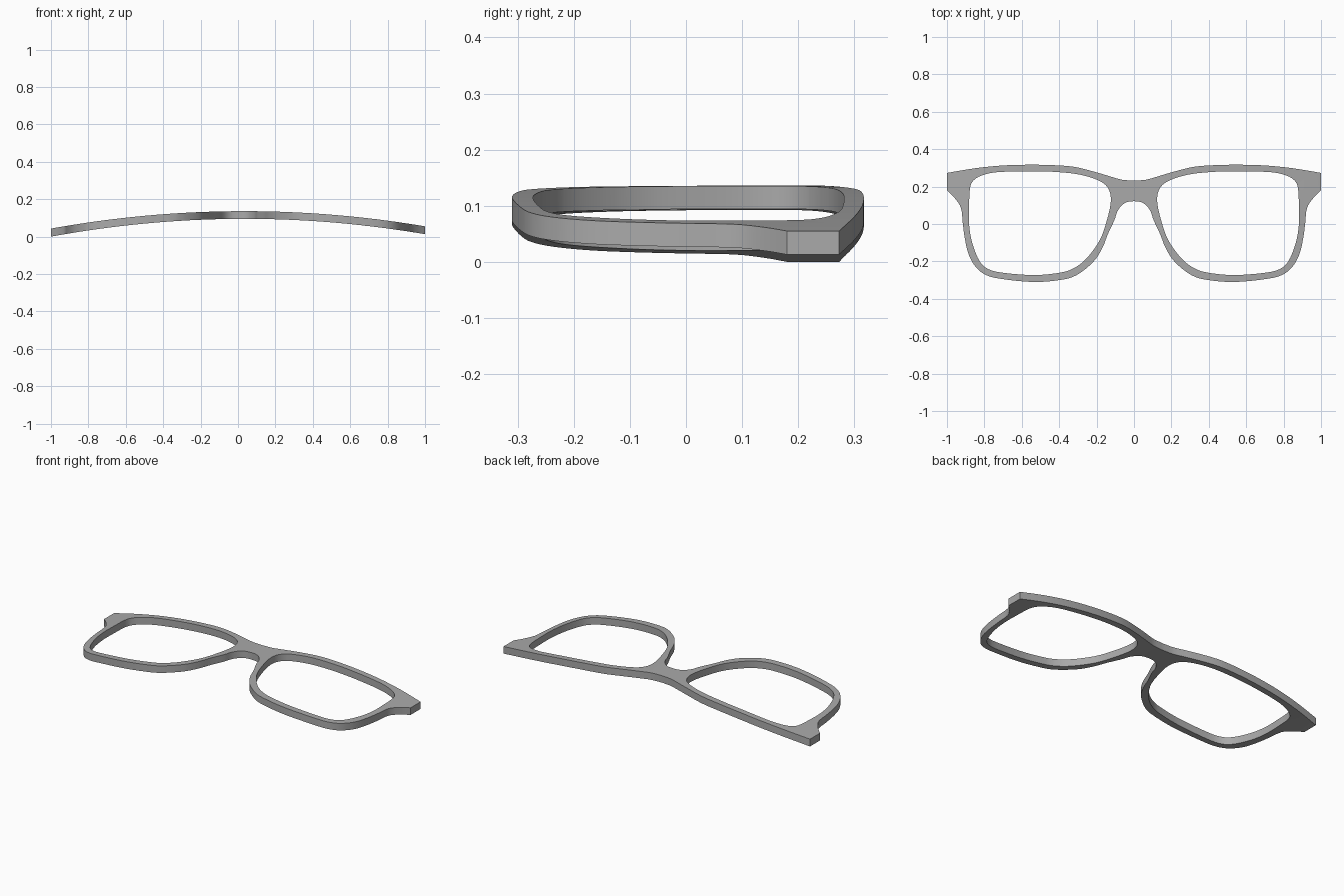
import bpy, bmesh, math
from mathutils import Vector, Matrix

default_cube = bpy.data.objects.get("Cube")
if default_cube:
    bpy.data.objects.remove(default_cube, do_unlink=True)


def smooth_path(points, steps=4, closed=False):
    """Sample a rounded path that passes through every control point."""
    pts = [Vector((x, y, 0)) for x, y in points]
    count = len(pts)

    def pick(i):
        return pts[i % count] if closed else pts[max(0, min(i, count - 1))]

    result = []
    for i in range(count if closed else count - 1):
        a, b, c, d = (pick(i + k) for k in (-1, 0, 1, 2))
        for s in range(steps):
            t = s / steps
            result.append(0.5 * (2 * b + (c - a) * t
                                 + (2 * a - 5 * b + 4 * c - d) * t ** 2
                                 + (3 * b - a - 3 * c + d) * t ** 3))
    if not closed:
        result.append(pts[-1])
    return result


def add_loop(bm, path):
    """Add a closed loop of edges."""
    verts = [bm.verts.new(p) for p in path]
    for a, b in zip(verts, verts[1:] + verts[:1]):
        bm.edges.new((a, b))


def top_height(x):
    return 0.136 - 0.087 * x * x + 0.006 * x


def bottom_height(x):
    return 0.095 - 0.0885 * x * x + 0.0065 * x


# Outline of the left half: brow line, then hinge end round to the bridge
brow = [(0, .232), (.06, .236), (.11, .249), (.19, .273), (.31, .304),
        (.42, .314), (.55, .317), (.7, .313), (.85, .298), (1, .273)]
rim = [(1, .18), (.96, .14), (.925, .085), (.915, 0), (.904, -.08),
       (.885, -.16), (.85, -.225), (.8, -.268), (.72, -.292), (.54, -.31),
       (.4, -.3), (.31, -.275), (.22, -.205), (.17, -.13), (.14, -.055),
       (.105, .02), (.09, .065), (.065, .1), (.035, .118), (0, .122)]

# Lens opening of the left half
lens = [(.875, .2), (.882, .1), (.882, 0), (.865, -.1), (.826, -.198),
        (.775, -.243), (.69, -.262), (.54, -.273), (.42, -.264),
        (.335, -.243), (.26, -.19), (.185, -.09), (.145, .02), (.124, .12),
        (.135, .185), (.18, .228), (.28, .262), (.4, .277), (.54, .282),
        (.72, .278), (.8, .264), (.85, .24)]

# Flat half, cut into strips so that it can follow the curve
bm = bmesh.new()
add_loop(bm, smooth_path(brow) + smooth_path(rim))
add_loop(bm, smooth_path(lens, closed=True))
bmesh.ops.triangle_fill(bm, edges=bm.edges[:], use_beauty=True)
STRIPS = 24
for i in range(1, STRIPS):
    bmesh.ops.bisect_plane(bm, geom=bm.verts[:] + bm.edges[:] + bm.faces[:],
                           plane_co=(i / STRIPS, 0, 0), plane_no=(1, 0, 0))

# Mirror to the right half and thicken between the two arcs
bmesh.ops.mirror(bm, geom=bm.verts[:] + bm.edges[:] + bm.faces[:],
                 matrix=Matrix.Identity(4), axis='X', merge_dist=0.0005)
lower = bm.verts[:]
extruded = bmesh.ops.extrude_face_region(bm, geom=bm.faces[:],
                                         use_keep_orig=True)
upper = [g for g in extruded["geom"] if isinstance(g, bmesh.types.BMVert)]
for v in lower:
    v.co.z = bottom_height(v.co.x)
for v in upper:
    v.co.z = top_height(v.co.x)
bmesh.ops.recalc_face_normals(bm, faces=bm.faces[:])

mesh = bpy.data.meshes.new("glasses_frame")
bm.to_mesh(mesh)
bm.free()
frame = bpy.data.objects.new("glasses_frame", mesh)
bpy.context.collection.objects.link(frame)

# Single grey material
grey = bpy.data.materials.new("grey")
grey.use_nodes = True
colour = (0.4, 0.4, 0.4, 1)
grey.diffuse_color = colour
grey.node_tree.nodes["Principled BSDF"].inputs["Base Color"].default_value = colour
mesh.materials.append(grey)

# Smooth walls with sharp rims
bpy.ops.object.select_all(action='DESELECT')
frame.select_set(True)
bpy.context.view_layer.objects.active = frame
bpy.ops.object.shade_smooth_by_angle(angle=math.radians(30))
